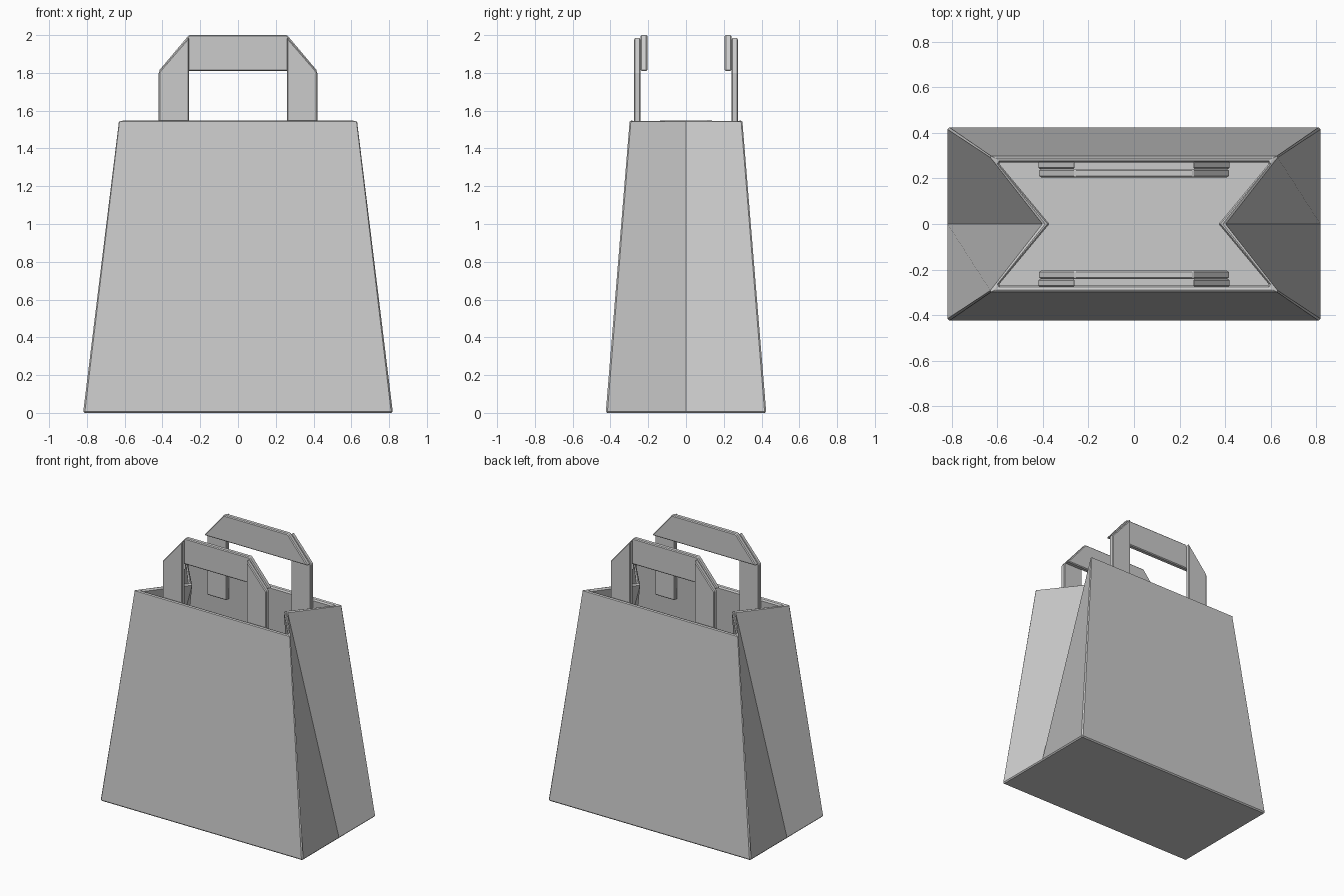
import bpy, bmesh

if "Cube" in bpy.data.objects:
    bpy.data.objects.remove(bpy.data.objects["Cube"])

def make_object(name, verts, faces):
    mesh = bpy.data.meshes.new(name)
    mesh.from_pydata(verts, [], faces)
    bm = bmesh.new()
    bm.from_mesh(mesh)
    bmesh.ops.recalc_face_normals(bm, faces=bm.faces)
    bm.to_mesh(mesh)
    bm.free()
    obj = bpy.data.objects.new(name, mesh)
    bpy.context.collection.objects.link(obj)
    return obj

def add_bevel(obj, width):
    b = obj.modifiers.new("Bevel", 'BEVEL')
    b.width = width
    b.segments = 1
    b.limit_method = 'ANGLE'
    b.angle_limit = 0.7

def strap(name, profile, y0, y1):
    # Extrude an x/z outline between two depths
    n = len(profile)
    verts = [(x, y, z) for y in (y0, y1) for x, z in profile]
    faces = [tuple(range(n)), tuple(range(2 * n - 1, n - 1, -1))]
    faces += [(i, (i + 1) % n, n + (i + 1) % n, n + i) for i in range(n)]
    obj = make_object(name, verts, faces)
    add_bevel(obj, 0.006)
    return obj

# Bag body: tapered open shell with side gussets folded inward at the rim
def ring(x, y, fold, z):
    return [(-x, -y, z), (x, -y, z), (fold, 0, z), (x, y, z), (-x, y, z), (-fold, 0, z)]

verts = ring(0.82, 0.425, 0.82, 0) + ring(0.635, 0.298, 0.40, 1.55)
sides = [(i, (i + 1) % 6, 6 + (i + 1) % 6, 6 + i) for i in range(6)]
bag = make_object("bag_body", verts, [(5, 4, 3, 2, 1, 0)] + sides)
# An open shell needs its outward direction checked on the floor face
if bag.data.polygons[0].normal.z > 0:
    bag.data.flip_normals()
solid = bag.modifiers.new("Paper thickness", 'SOLIDIFY')
solid.thickness = 0.03
solid.offset = -1
solid.use_even_offset = True
add_bevel(bag, 0.014)

# Handles: inner crossbar with mitred ends, outer vertical straps with mitred tops
bar = [(-0.42, 1.81), (0.42, 1.81), (0.26, 2.0), (-0.26, 2.0)]
for side, s in (("front", -1), ("back", 1)):
    strap(side + "_handle_bar", bar, s * 0.205, s * 0.241)
    for end, e in (("left", -1), ("right", 1)):
        post = [(e * 0.26, 1.36), (e * 0.42, 1.36), (e * 0.42, 1.805), (e * 0.26, 1.99)]
        strap(f"{side}_handle_{end}_strap", post, s * 0.241, s * 0.275)
